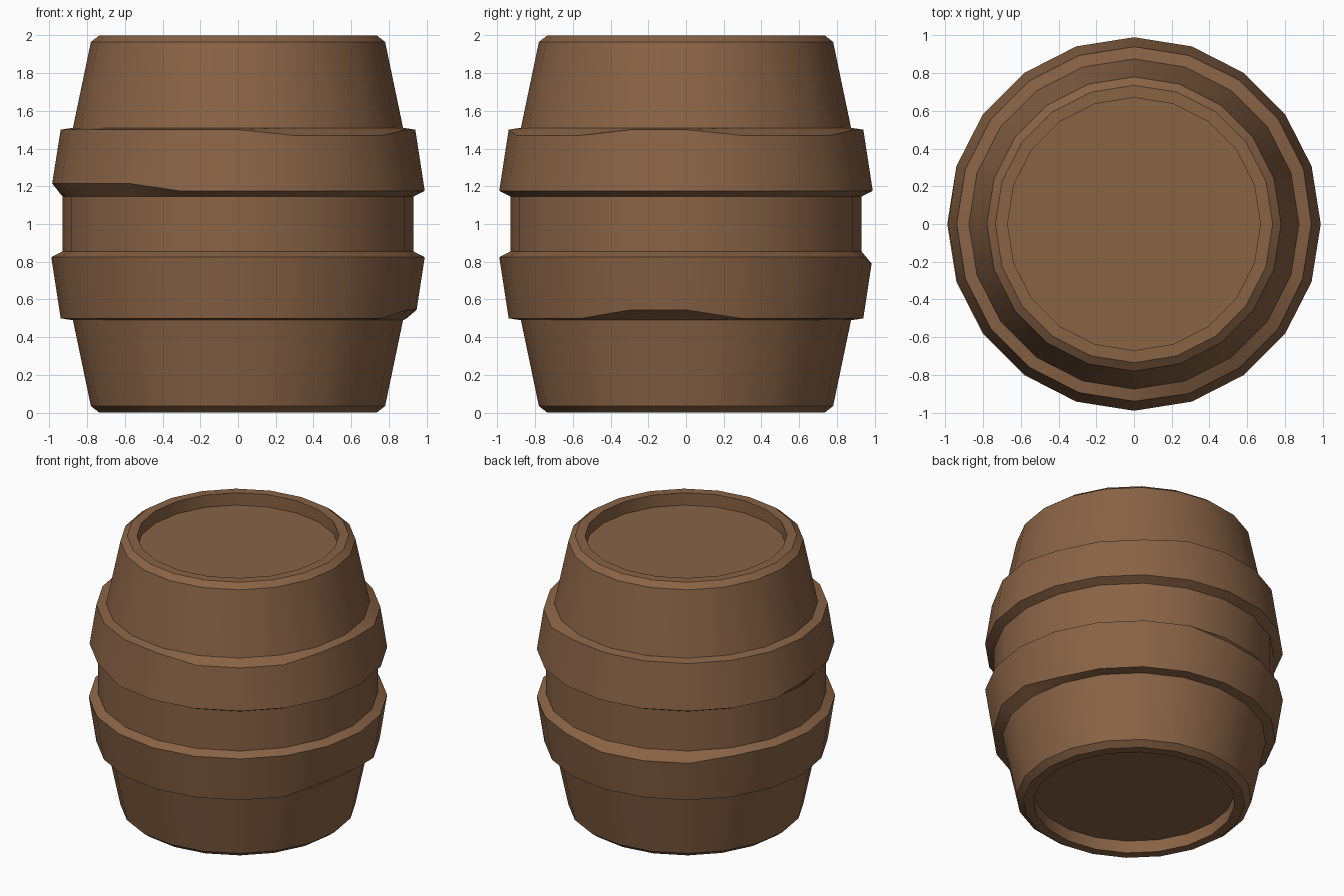
import bpy, bmesh, math

if "Cube" in bpy.data.objects:
    bpy.data.objects.remove(bpy.data.objects["Cube"])

SIDES = 20

# Half profile (radius, z) from the centre of the lower lid to the middle
lower = [(0.67, 0.09), (0.67, 0.0), (0.735, 0.0), (0.78, 0.035),
         (0.875, 0.49), (0.94, 0.50), (0.99, 0.825), (0.93, 0.855)]
profile = lower + [(r, 2 - z) for r, z in reversed(lower)]

# Worn chips on the hoop edges: (profile row, angles in degrees, new radius, new z)
chips = [
    (5, (-18, 0), 0.947, 0.545),                   # lower hoop, bottom edge
    (6, (90, 108, 126), 0.984, 0.79),              # lower hoop, top edge
    (9, (180, -162, -144, -126), 0.985, 1.215),    # upper hoop, bottom edge
    (10, (-72, -54, -36), 0.945, 1.47),            # upper hoop, top edge
    (10, (18, 36, 54), 0.945, 1.47),
]
moved = {}
for row, angles, r, z in chips:
    for a in angles:
        moved[(row, round(a / 18) % SIDES)] = (r, z)

# Lathe the profile, swapping in the chipped points
bm = bmesh.new()
rings = []
for row, point in enumerate(profile):
    ring = []
    for i in range(SIDES):
        r, z = moved.get((row, i), point)
        a = 2 * math.pi * i / SIDES
        ring.append(bm.verts.new((r * math.cos(a), r * math.sin(a), z)))
    rings.append(ring)
for lo, hi in zip(rings, rings[1:]):
    for i in range(SIDES):
        j = (i + 1) % SIDES
        bm.faces.new((lo[i], lo[j], hi[j], hi[i]))

# Recessed lids
bm.faces.new(rings[0][::-1])
bm.faces.new(rings[-1])
bmesh.ops.recalc_face_normals(bm, faces=bm.faces)

mesh = bpy.data.meshes.new("barrel")
bm.to_mesh(mesh)
bm.free()
barrel = bpy.data.objects.new("barrel", mesh)
bpy.context.collection.objects.link(barrel)

# Brown wood
wood = bpy.data.materials.new("wood")
wood.diffuse_color = (0.25, 0.125, 0.06, 1)
wood.use_nodes = True
wood.node_tree.nodes["Principled BSDF"].inputs["Base Color"].default_value = wood.diffuse_color
mesh.materials.append(wood)

# Smooth around the sides, sharp at the hoops and rims
bpy.context.view_layer.objects.active = barrel
barrel.select_set(True)
bpy.ops.object.shade_smooth_by_angle(angle=math.radians(25))
